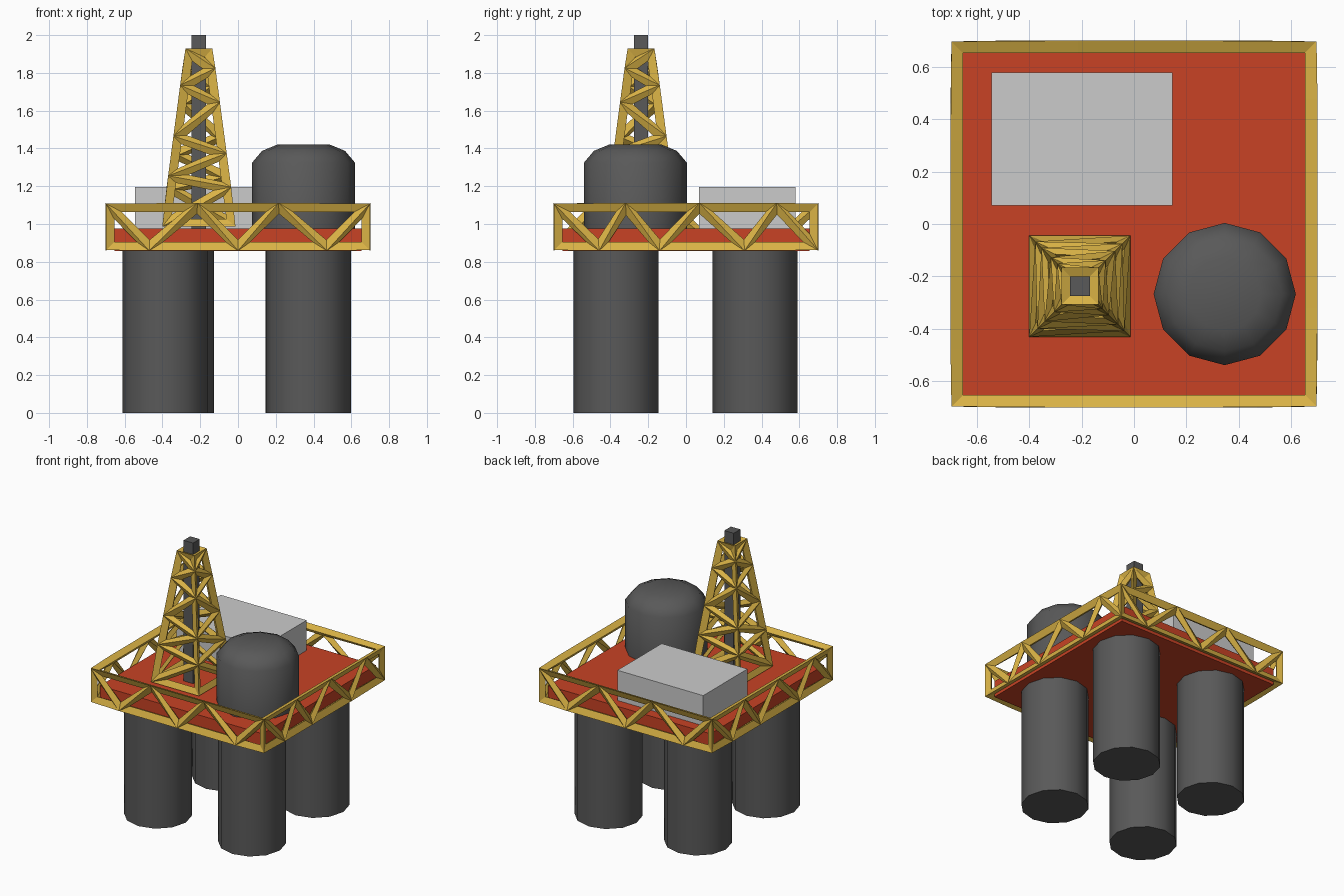
import bpy, bmesh, math
from mathutils import Vector

if "Cube" in bpy.data.objects:
    bpy.data.objects.remove(bpy.data.objects["Cube"])


def material(name, rgb):
    m = bpy.data.materials.new(name)
    m.diffuse_color = (*rgb, 1)
    m.use_nodes = True
    m.node_tree.nodes["Principled BSDF"].inputs["Base Color"].default_value = m.diffuse_color
    return m


RED = material("red_paint", (0.58, 0.055, 0.018))
YELLOW = material("yellow_paint", (0.70, 0.45, 0.06))
DARK = material("dark_grey", (0.10, 0.10, 0.10))


def finish(name, bm, mat=None, smooth=None):
    bmesh.ops.recalc_face_normals(bm, faces=bm.faces[:])
    me = bpy.data.meshes.new(name)
    bm.to_mesh(me)
    bm.free()
    ob = bpy.data.objects.new(name, me)
    bpy.context.collection.objects.link(ob)
    if mat:
        me.materials.append(mat)
    if smooth:
        bpy.ops.object.select_all(action='DESELECT')
        ob.select_set(True)
        bpy.context.view_layer.objects.active = ob
        bpy.ops.object.shade_smooth_by_angle(angle=math.radians(smooth))
    return ob


def box(name, lo, hi, mat=None):
    bm = bmesh.new()
    bmesh.ops.create_cube(bm, size=1)
    lo, hi = Vector(lo), Vector(hi)
    for v in bm.verts:
        v.co = (lo + hi) / 2 + Vector(a * b for a, b in zip(v.co, hi - lo))
    return finish(name, bm, mat)


def lathe(name, centre, profile, mat, smooth, sides=12):
    bm = bmesh.new()
    rings = []
    for r, z in profile:
        rings.append([bm.verts.new((centre[0] + r * math.cos(math.tau * i / sides),
                                    centre[1] + r * math.sin(math.tau * i / sides), z))
                      for i in range(sides)])
    for a, b in zip(rings, rings[1:]):
        for i in range(sides):
            j = (i + 1) % sides
            bm.faces.new((a[i], a[j], b[j], b[i]))
    bm.faces.new(rings[0])
    bm.faces.new(rings[-1])
    return finish(name, bm, mat, smooth)


def lattice(name, strips, thickness):
    """Closed cage of triangle strips turned into struts."""
    bm = bmesh.new()
    for strip in strips:
        for i in range(len(strip) - 2):
            bm.faces.new([bm.verts.new(p) for p in strip[i:i + 3]])
    bmesh.ops.remove_doubles(bm, verts=bm.verts[:], dist=1e-4)
    bmesh.ops.holes_fill(bm, edges=[e for e in bm.edges if e.is_boundary], sides=0)
    ob = finish(name, bm, YELLOW)
    mod = ob.modifiers.new("struts", 'WIREFRAME')
    mod.thickness = thickness
    mod.offset = 0
    mod.use_even_offset = True
    return ob


# Four support legs
for name, x, y in (("front_left_leg", -0.387, -0.37), ("back_left_leg", -0.353, 0.365),
                   ("front_right_leg", 0.372, -0.37), ("back_right_leg", 0.37, 0.365)):
    lathe(name, (x, y), [(0.225, 0), (0.225, 0.87)], DARK, 40)

# Deck slab
box("deck", (-0.655, -0.655, 0.856), (0.655, 0.655, 0.975), RED)

# Zigzag truss around the deck; each side alternates between bottom and top rail
H, Z0, Z1 = 0.6825, 0.878, 1.092
front = [-H, -H, -0.47, -0.215, 0, 0.215, 0.47, H, H]
side = [-H, -H, -0.46, -0.32, -0.14, 0.07, 0.31, 0.48, H, H]
rail = lambda i: Z1 if i % 2 else Z0
strips = []
for s in (-1, 1):
    strips.append([(-s * t, s * H, rail(i)) for i, t in enumerate(front)])
    strips.append([(s * H, s * t, rail(i)) for i, t in enumerate(side)])
lattice("deck_truss", strips, 0.055)

# Tapered derrick tower; neighbouring corner posts carry alternate joint heights
CX, CY, B, T = -0.207, -0.238, 0.177, 0.056
heights = [1.0, 1.0, 1.19, 1.25, 1.37, 1.46, 1.64, 1.73, 1.82, 1.912, 1.912]
corners = [(-1, -1), (1, -1), (1, 1), (-1, 1)]


def post(c, z):
    w = B + (T - B) * (z - 1.0) / 0.912
    return (CX + corners[c][0] * w, CY + corners[c][1] * w, z)


lattice("derrick_tower",
        [[post(pair[i % 2], z) for i, z in enumerate(heights)]
         for pair in ((1, 0), (1, 2), (3, 2), (3, 0))], 0.055)

# Drill mast inside the tower
box("drill_mast", (CX - 0.038, CY - 0.038, 0.96), (CX + 0.038, CY + 0.038, 2.0), DARK)

# Domed storage tank
lathe("storage_tank", (0.347, -0.268),
      [(0.272, 0.96), (0.272, 1.325), (0.22, 1.387), (0.14, 1.42)], DARK, 60)

# Cabin block
box("cabin", (-0.545, 0.07, 0.965), (0.147, 0.58, 1.195))
